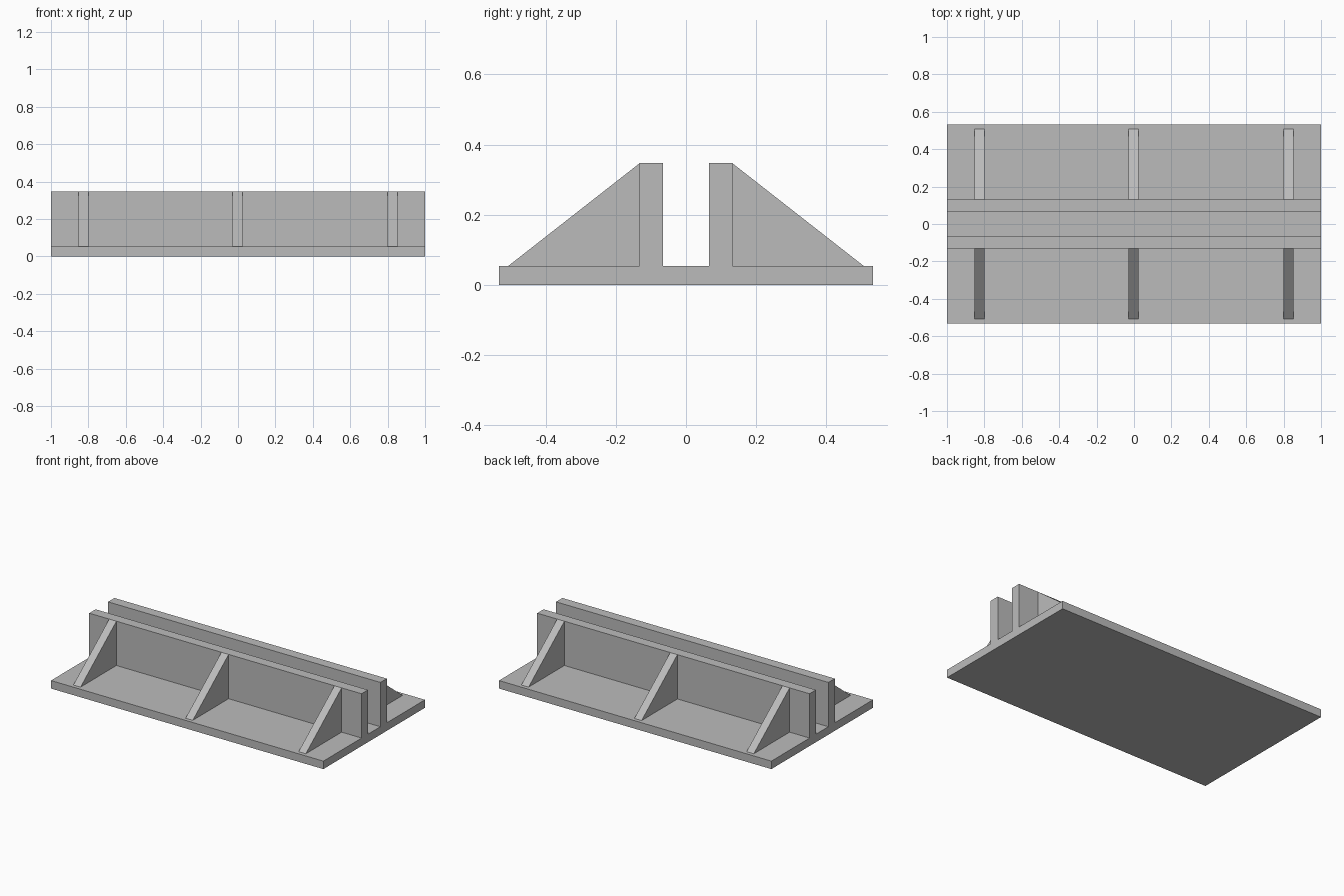
import bpy
import bmesh
from mathutils import Vector

cube = bpy.data.objects.get("Cube")
if cube:
    bpy.data.objects.remove(cube, do_unlink=True)

# Single plain grey
grey = bpy.data.materials.new("plain_grey")
grey.use_nodes = True
colour = (0.5, 0.5, 0.5, 1.0)
grey.diffuse_color = colour
grey.node_tree.nodes["Principled BSDF"].inputs["Base Color"].default_value = colour

BASE_TOP = 0.053
WALL_TOP = 0.347
WALL_IN, WALL_OUT = 0.065, 0.132
FOOT = 0.508


def extrude_profile(name, profile, x_mid, width):
    """Extrude a (y, z) outline along x."""
    bm = bmesh.new()
    face = bm.faces.new([bm.verts.new((x_mid - width / 2, y, z)) for y, z in profile])
    result = bmesh.ops.extrude_face_region(bm, geom=[face])
    moved = [g for g in result["geom"] if isinstance(g, bmesh.types.BMVert)]
    bmesh.ops.translate(bm, verts=moved, vec=Vector((width, 0, 0)))
    bmesh.ops.recalc_face_normals(bm, faces=bm.faces)
    mesh = bpy.data.meshes.new(name)
    bm.to_mesh(mesh)
    bm.free()
    mesh.materials.append(grey)
    obj = bpy.data.objects.new(name, mesh)
    bpy.context.collection.objects.link(obj)
    return obj


# Base plate with two upright walls forming a channel, one continuous section
half = [(0.533, 0), (0.533, BASE_TOP), (WALL_OUT, BASE_TOP),
        (WALL_OUT, WALL_TOP), (WALL_IN, WALL_TOP), (WALL_IN, BASE_TOP)]
section = half + [(-y, z) for y, z in reversed(half)]
extrude_profile("base_and_walls", section, 0, 2)

# Triangular braces on both sides
for side, sign in (("front", -1), ("back", 1)):
    for place, x in (("right", -0.827), ("middle", -0.003), ("left", 0.827)):
        triangle = [(sign * WALL_OUT, BASE_TOP), (sign * FOOT, BASE_TOP),
                    (sign * WALL_OUT, WALL_TOP)]
        extrude_profile(f"{side}_{place}_brace", triangle, x, 0.053)
